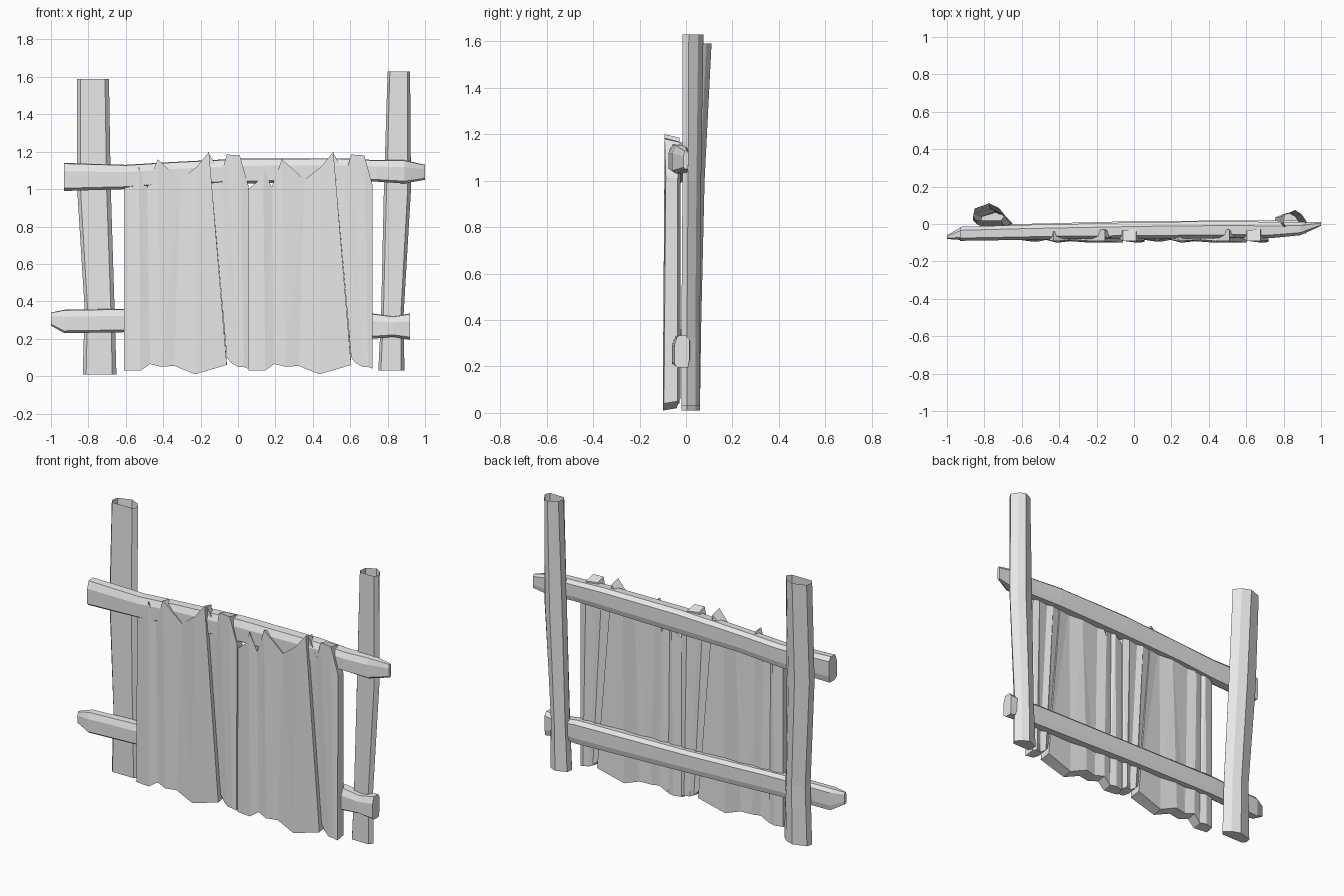
import bpy, bmesh

cube = bpy.data.objects.get("Cube")
if cube:
    bpy.data.objects.remove(cube, do_unlink=True)

grey = bpy.data.materials.new("plain_grey")
grey.use_nodes = True
grey.diffuse_color = (0.8, 0.8, 0.8, 1)
grey.node_tree.nodes["Principled BSDF"].inputs["Base Color"].default_value = (0.8, 0.8, 0.8, 1)


def finish(name, bm):
    bmesh.ops.recalc_face_normals(bm, faces=bm.faces[:])
    mesh = bpy.data.meshes.new(name)
    bm.to_mesh(mesh)
    bm.free()
    mesh.materials.append(grey)
    obj = bpy.data.objects.new(name, mesh)
    bpy.context.scene.collection.objects.link(obj)
    return obj


def loft(name, section, stations, place, open_end=False):
    """Sweep a unit section through stations (along, u0, u1, v0, v1)."""
    bm = bmesh.new()
    rings = []
    for s, u0, u1, v0, v1 in stations:
        rings.append([bm.verts.new(place(s, (u0 + u1 + u * (u1 - u0)) / 2,
                                         (v0 + v1 + v * (v1 - v0)) / 2))
                      for u, v in section])
    n = len(section)
    for a, b in zip(rings, rings[1:]):
        for i in range(n):
            j = (i + 1) % n
            bm.faces.new((a[i], a[j], b[j], b[i]))
    bm.faces.new(rings[0])
    if not open_end:
        bm.faces.new(rings[-1])
    return finish(name, bm)


# Upright posts, hollow at the top: z, x range, y range
post_section = [(-1, -.5), (-.8, -1), (.75, -1), (1, -.4), (.6, .5), (0, 1), (-.9, .4)]


def upright(s, u, v):
    return (u, v, s)


loft("right_post", post_section, [
    (.01, -.83, -.65, -.02, .06), (.36, -.82, -.66, -.02, .065),
    (1.0, -.86, -.68, 0, .08), (1.59, -.86, -.69, .02, .11)], upright, True)
loft("left_post", post_section, [
    (.03, .75, .89, -.02, .06), (.32, .765, .885, -.02, .06),
    (1.0, .78, .925, -.015, .065), (1.63, .80, .92, -.015, .075)], upright, True)

# Cross rails: x, y range, z range
rail_section = [(-1, -.8), (-.5, -1), (.8, -1), (1, -.5), (1, .7), (.5, 1), (-.6, .95), (-1, .4)]


def lengthwise(s, u, v):
    return (s, u, v)


loft("top_rail", rail_section, [
    (-.93, -.09, -.015, .99, 1.14), (-.6, -.085, -.005, 1.0, 1.13),
    (-.35, -.08, 0, 1.02, 1.145), (.05, -.08, .01, 1.03, 1.165),
    (.55, -.075, .015, 1.04, 1.165), (.74, -.075, .01, 1.04, 1.155),
    (.89, -.06, .01, 1.03, 1.155), (1.0, -.01, .01, 1.05, 1.13)], lengthwise)
loft("bottom_rail", rail_section, [
    (-1, -.08, -.06, .27, .34), (-.93, -.085, -.02, .23, .355),
    (-.6, -.07, 0, .235, .36), (0, -.065, .015, .22, .345),
    (.72, -.06, .02, .2, .335), (.83, -.06, .02, .21, .32),
    (.92, -.05, .015, .195, .335)], lengthwise)


# Jagged boards: columns of top x, top z, bottom x, bottom z, front y
def boards(name, columns, shift, back):
    bm = bmesh.new()
    rows = []
    for i, (xt, zt, xb, zb, y) in enumerate(columns):
        rear = back + (.012 if i % 2 else 0)
        rows.append([bm.verts.new(p) for p in (
            (xt + shift, y + .008, zt), (xb + shift, y, zb),
            (xb + shift, rear, zb + .01), (xt + shift, rear, zt - .015))])
    for a, b in zip(rows, rows[1:]):
        for i in range(4):
            j = (i + 1) % 4
            bm.faces.new((a[i], a[j], b[j], b[i]))
    bm.faces.new(rows[0])
    bm.faces.new(rows[-1])
    bmesh.ops.triangulate(bm, faces=bm.faces[:])
    return finish(name, bm)


wide = [(-.61, 1.0, -.61, .03, -.085), (-.55, 1.05, -.56, .03, -.092),
        (-.53, 1.12, -.52, .03, -.095), (-.485, 1.01, -.47, .065, -.085),
        (-.43, 1.16, -.41, .05, -.1), (-.31, 1.05, -.34, .055, -.092),
        (-.22, 1.12, -.23, .01, -.1), (-.155, 1.2, -.06, .06, -.1)]
narrow = [(-.155, 1.19, -.06, .1, -.078), (-.09, 1.08, -.035, .07, -.085),
          (-.06, 1.185, 0, .05, -.098), (.01, 1.18, .03, .05, -.1),
          (.055, 1.02, .055, .04, -.095)]
for side, shift in (("right", 0), ("left", .665)):
    boards(side + "_wide_boards", wide, shift, -.04)
    boards(side + "_narrow_boards", narrow, shift, -.036)
